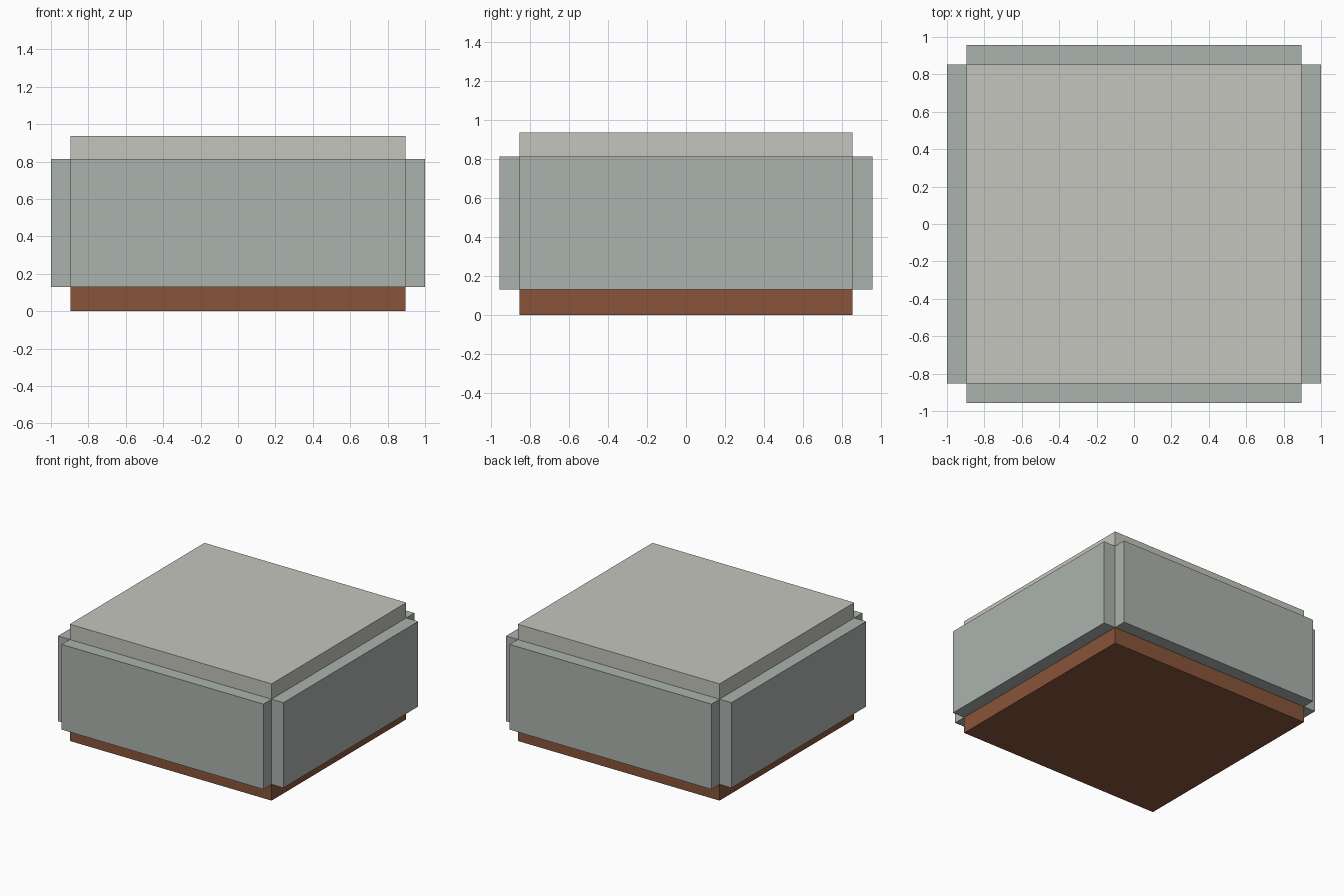
import bpy

if "Cube" in bpy.data.objects:
    bpy.data.objects.remove(bpy.data.objects["Cube"])

# Inner room half-sizes, outer half-sizes and heights
IN_X, IN_Y = 0.895, 0.853
OUT_X, OUT_Y = 1.0, 0.956
FLOOR_TOP, CEIL_BOTTOM, TOP = 0.13, 0.813, 0.936


def material(name, rgb):
    m = bpy.data.materials.new(name)
    m.diffuse_color = (*rgb, 1.0)
    m.use_nodes = True
    m.node_tree.nodes["Principled BSDF"].inputs["Base Color"].default_value = m.diffuse_color
    return m


def slab(name, lo, hi, mat):
    """Axis-aligned box between two opposite corners."""
    center = [(a + b) / 2 for a, b in zip(lo, hi)]
    bpy.ops.mesh.primitive_cube_add(size=1, location=center)
    ob = bpy.context.object
    ob.name = name
    ob.scale = [b - a for a, b in zip(lo, hi)]
    bpy.ops.object.transform_apply(location=False, rotation=False, scale=True)
    ob.data.materials.append(mat)
    return ob


wood = material("brown_floor", (0.25, 0.09, 0.042))
wall = material("grey_green_wall", (0.41, 0.45, 0.42))
plaster = material("pale_ceiling", (0.56, 0.56, 0.51))

# Floor and ceiling plates
slab("floor", (-IN_X, -IN_Y, 0), (IN_X, IN_Y, FLOOR_TOP), wood)
slab("ceiling", (-IN_X, -IN_Y, CEIL_BOTTOM), (IN_X, IN_Y, TOP), plaster)

# Four walls, leaving open notches at the vertical corners
for name, s in (("front_wall", -1), ("back_wall", 1)):
    y0, y1 = sorted((s * IN_Y, s * OUT_Y))
    slab(name, (-IN_X, y0, FLOOR_TOP), (IN_X, y1, CEIL_BOTTOM), wall)
for name, s in (("left_wall", -1), ("right_wall", 1)):
    x0, x1 = sorted((s * IN_X, s * OUT_X))
    slab(name, (x0, -IN_Y, FLOOR_TOP), (x1, IN_Y, CEIL_BOTTOM), wall)
